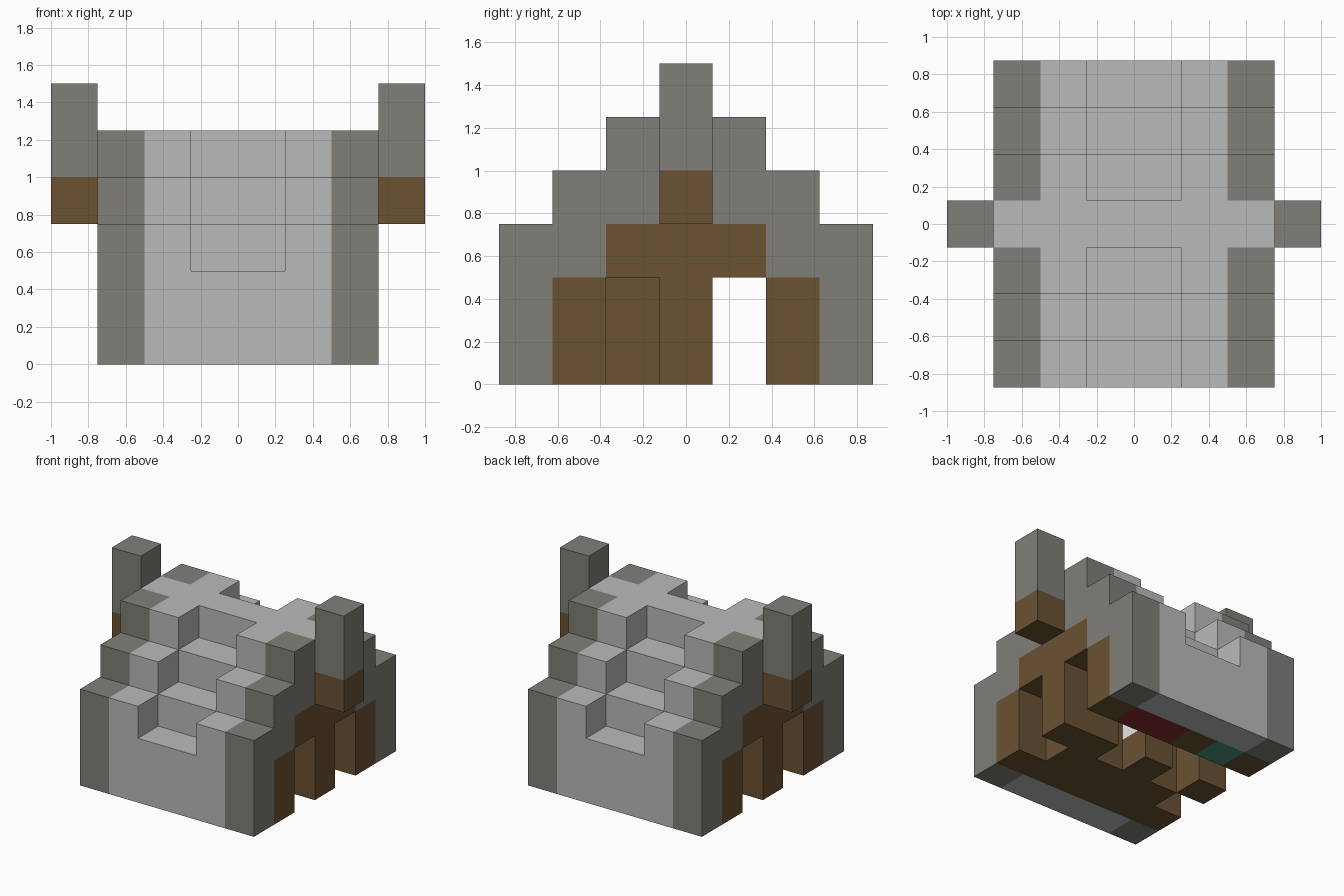
import bpy
import bmesh
from math import radians
from mathutils import Vector

cube = bpy.data.objects.get("Cube")
if cube:
    bpy.data.objects.remove(cube)

U = 0.25                       # edge of one block
ORIGIN = Vector((-4, -3.5, 0))  # block grid corner, in blocks

COLOURS = {
    "light_stone": (0.485, 0.497, 0.49),
    "dark_stone": (0.216, 0.212, 0.188),
    "brown_wood": (0.144, 0.084, 0.033),
    "red_cloth": (0.25, 0.025, 0.03),
    "green_paint": (0.07, 0.27, 0.19),
    "white_cloth": (0.8, 0.8, 0.8),
}
cells = {}                     # (column, row, level) -> (part, colour)


def fill(part, colour, cols, rows, levels):
    for c in cols:
        for r in rows:
            for k in levels:
                cells[c, r, k] = (part, colour)


def clear(cols, rows, levels):
    for c in cols:
        for r in rows:
            for k in levels:
                cells.pop((c, r, k), None)


def make_material(name):
    m = bpy.data.materials.new(name)
    m.use_nodes = True
    rgba = (*COLOURS[name], 1)
    m.diffuse_color = rgba
    m.node_tree.nodes["Principled BSDF"].inputs["Base Color"].default_value = rgba
    return m


# Stepped stone roof with dark gable ends
for r in range(7):
    top = 5 if r == 3 else 3 + min(r, 6 - r)
    fill("roof", "light_stone", range(2, 6), [r], range(top))
    fill("gable_trim", "dark_stone", (1, 6), [r], range(top))
fill("roof", "light_stone", range(1, 7), [3], [4])

# Notches stepping down the middle of both slopes
for r in (0, 1, 2):
    clear((3, 4), (r, 6 - r), [2 + r])

# Timber core
fill("timber_core", "brown_wood", range(1, 7), range(1, 6), range(2))
fill("timber_core", "brown_wood", range(1, 7), range(2, 5), [2])

# Passage, side recesses and inner gaps
clear(range(1, 7), [4], range(2))
clear((1, 6), [2], range(2))
clear((2, 4), [3], range(2))

# Furnishings
fill("bed", "red_cloth", (4, 5), [5], [0])
fill("chest", "green_paint", [2], [5], [0])
fill("table_top", "white_cloth", [3], [3], [1])

# Chimneys
fill("chimney_bases", "brown_wood", (0, 7), [3], [3])
fill("chimneys", "dark_stone", (0, 7), [3], (4, 5))

# Turn the outer faces of each part into a mesh
materials = {name: make_material(name) for name in COLOURS}
for part, colour in sorted(set(cells.values())):
    bm = bmesh.new()
    for cell, owner in cells.items():
        if owner != (part, colour):
            continue
        base = Vector(cell) + ORIGIN
        for axis in range(3):
            u, v = Vector(), Vector()
            u[(axis + 1) % 3] = 1
            v[(axis + 2) % 3] = 1
            for side in (0, 1):
                near = list(cell)
                near[axis] += 2 * side - 1
                if tuple(near) in cells:
                    continue
                p = base.copy()
                p[axis] += side
                ring = [p, p + u, p + u + v, p + v]
                if not side:
                    ring.reverse()
                bm.faces.new([bm.verts.new(q * U) for q in ring])
    bmesh.ops.remove_doubles(bm, verts=bm.verts, dist=0.001)
    bmesh.ops.dissolve_limit(bm, angle_limit=radians(1), verts=bm.verts, edges=bm.edges)
    mesh = bpy.data.meshes.new(part)
    bm.to_mesh(mesh)
    bm.free()
    mesh.materials.append(materials[colour])
    obj = bpy.data.objects.new(part, mesh)
    bpy.context.collection.objects.link(obj)
